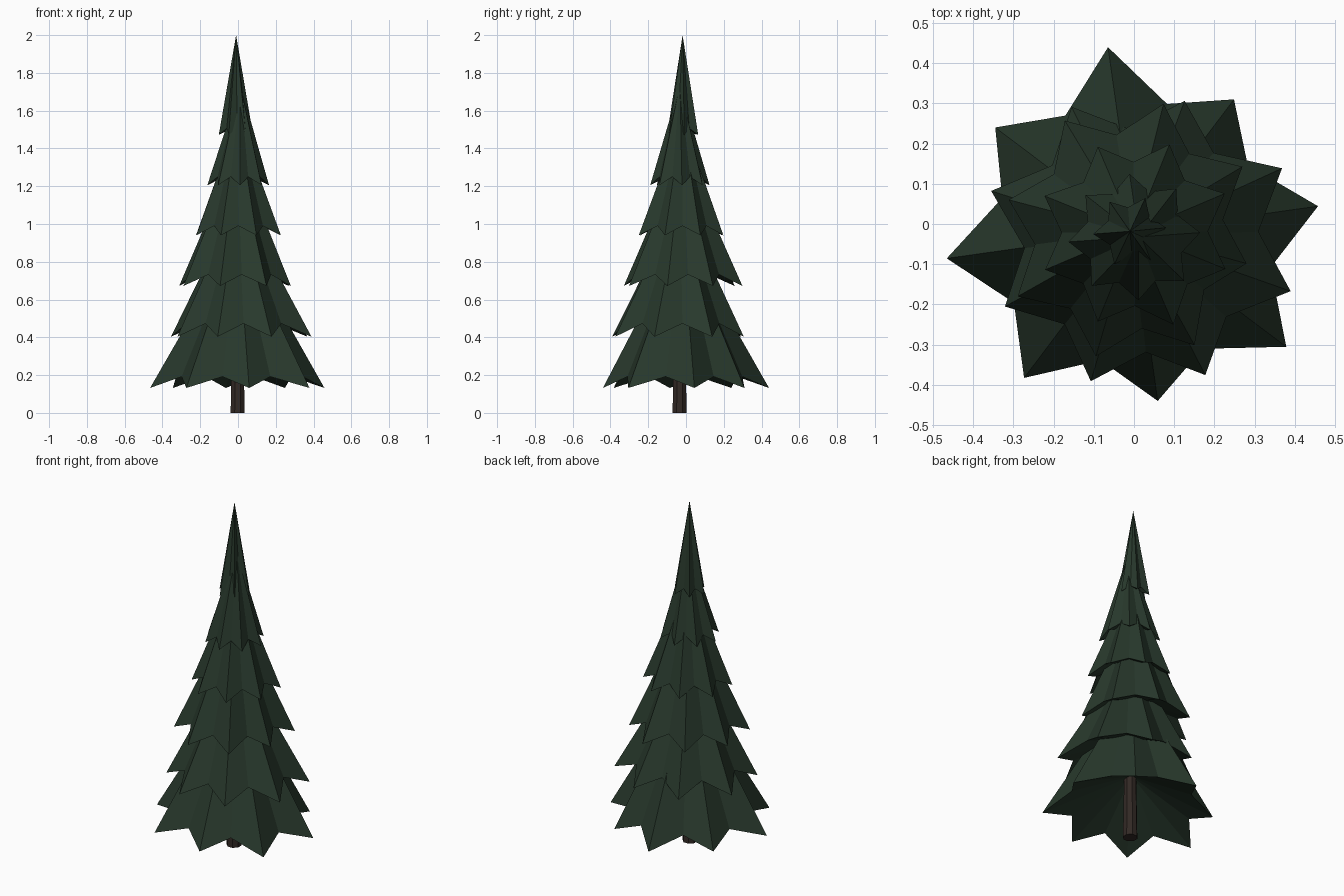
import bpy
from math import cos, sin, radians, pi

if "Cube" in bpy.data.objects:
    bpy.data.objects.remove(bpy.data.objects["Cube"])


def material(name, color):
    m = bpy.data.materials.new(name)
    m.diffuse_color = (*color, 1)
    m.use_nodes = True
    m.node_tree.nodes["Principled BSDF"].inputs["Base Color"].default_value = m.diffuse_color
    return m


GREEN = material("needles", (0.021, 0.040, 0.025))
BROWN = material("bark", (0.032, 0.022, 0.018))


def add_mesh(name, verts, faces, mat):
    me = bpy.data.meshes.new(name)
    me.from_pydata(verts, [], faces)
    me.materials.append(mat)
    ob = bpy.data.objects.new(name, me)
    bpy.context.collection.objects.link(ob)


def star_tier(name, center, tip_z, apex, start, radii, notch=0.75, lift=0.06):
    """Star-shaped cone with low tips, raised notches and a hollowed underside."""
    n = len(radii)
    cx, cy = center
    verts = [apex]
    for i, r in enumerate(radii):
        a = radians(start) + 2 * pi * i / n
        verts.append((cx + r * cos(a), cy + r * sin(a), tip_z))
        b = a + pi / n
        q = notch * (r + radii[(i + 1) % n]) / 2
        verts.append((cx + q * cos(b), cy + q * sin(b), tip_z + lift))
    m = 2 * n
    verts.append((cx, cy, tip_z + 0.5 * max(radii)))
    faces = [(0, 1 + i, 1 + (i + 1) % m) for i in range(m)]
    faces += [(m + 1, 1 + (i + 1) % m, 1 + i) for i in range(m)]
    add_mesh(name, verts, faces, GREEN)


# Trunk: tapered eight-sided post
bpy.ops.mesh.primitive_cone_add(vertices=8, radius1=0.04, radius2=0.03, depth=0.6,
                                location=(-0.002, -0.034, 0.3), rotation=(0, 0, pi / 8))
trunk = bpy.context.object
trunk.name = "trunk"
trunk.data.materials.append(BROWN)

# Branch tiers, bottom to top
star_tier("branch_tier_1", (0, -0.02), 0.132, (0, -0.02, 0.94), 8,
          [0.462, 0.413, 0.464, 0.432, 0.47, 0.454, 0.424, 0.474])
star_tier("branch_tier_2", (0.01, -0.04), 0.403, (0, -0.03, 1.13), 26.5,
          [0.40, 0.365, 0.37, 0.385, 0.37, 0.37, 0.375, 0.40], lift=0.07)
star_tier("branch_tier_3", (-0.012, -0.02), 0.672, (-0.005, -0.02, 1.39), 30,
          [0.325, 0.33, 0.32, 0.31, 0.32, 0.32, 0.325, 0.302])
star_tier("branch_tier_4", (0, -0.02), 0.94, (0, -0.02, 1.56), 23,
          [0.245, 0.235, 0.23, 0.24, 0.24, 0.24, 0.25, 0.245], lift=0.05)
star_tier("branch_tier_5", (0, -0.033), 1.205, (0.012, -0.032, 1.74), 4,
          [0.165, 0.16, 0.158, 0.16, 0.163, 0.16, 0.157, 0.165], lift=0.045)
star_tier("branch_tier_6", (-0.01, -0.017), 1.472, (-0.01, -0.018, 2.0), 5,
          [0.09, 0.09, 0.088, 0.092, 0.092, 0.09], notch=0.66, lift=0.035)
